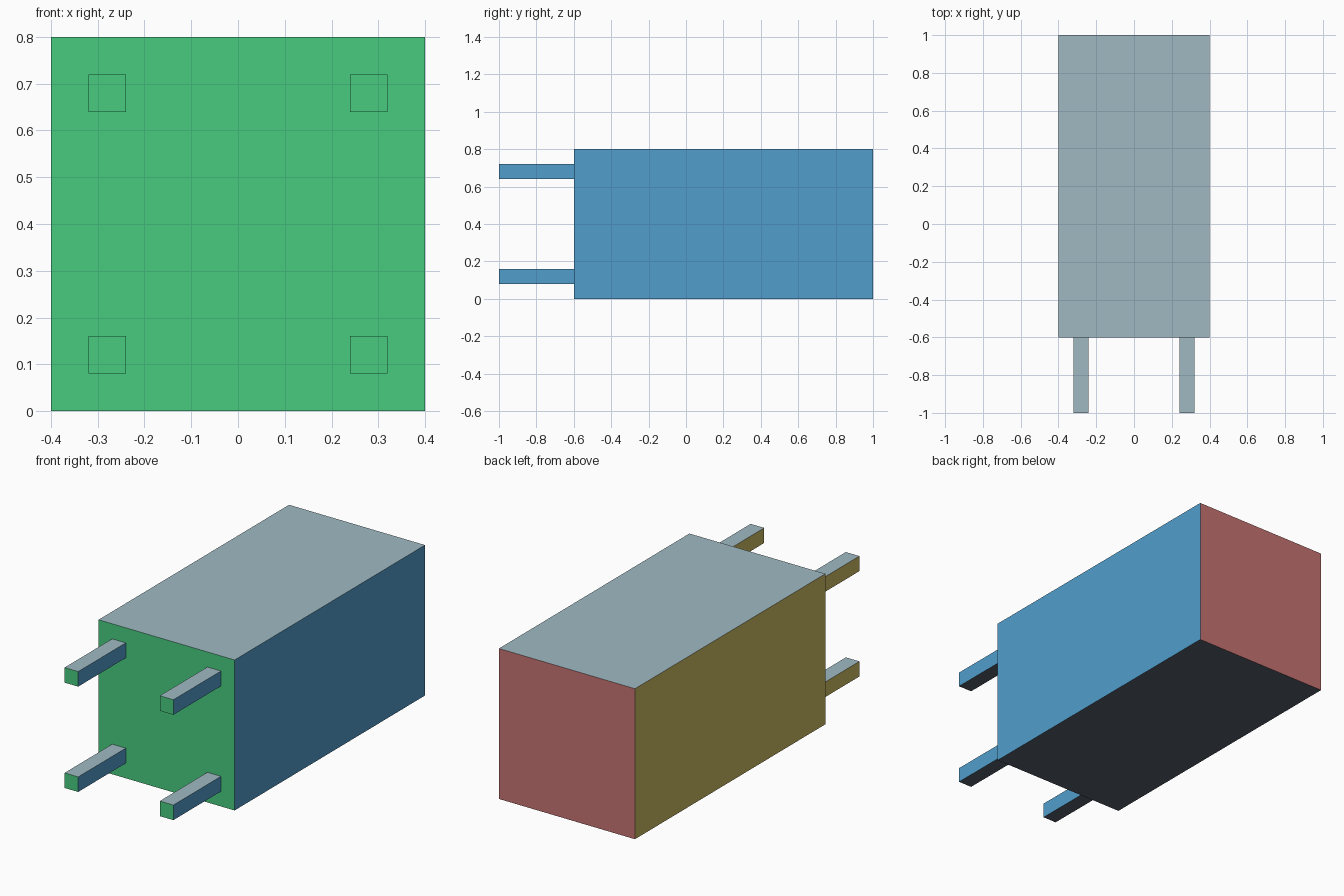
import bpy
import bmesh
from mathutils import Matrix, Vector

if "Cube" in bpy.data.objects:
    bpy.data.objects.remove(bpy.data.objects["Cube"])


def linear(c):
    c /= 255
    return c / 12.92 if c <= 0.04045 else ((c + 0.055) / 1.055) ** 2.4


# One colour per facing direction
SIDES = [
    ("front green", (72, 203, 127), (0, -1, 0)),
    ("right blue", (81, 157, 203), (1, 0, 0)),
    ("top pale grey", (160, 185, 194), (0, 0, 1)),
    ("back red", (199, 115, 115), (0, 1, 0)),
    ("left olive", (202, 184, 97), (-1, 0, 0)),
    ("bottom charcoal", (86, 95, 108), (0, 0, -1)),
]
MATERIALS = []
for label, rgb, _ in SIDES:
    mat = bpy.data.materials.new(label)
    mat.diffuse_color = (*[linear(c) for c in rgb], 1)
    mat.use_nodes = True
    mat.node_tree.nodes["Principled BSDF"].inputs["Base Color"].default_value = mat.diffuse_color
    MATERIALS.append(mat)


def box(name, low, high):
    """Box between two corners, each face coloured by its direction."""
    low, high = Vector(low), Vector(high)
    bm = bmesh.new()
    place = Matrix.Translation((low + high) / 2) @ Matrix.Diagonal((*(high - low), 1))
    bmesh.ops.create_cube(bm, size=1, matrix=place)
    bm.normal_update()
    for face in bm.faces:
        face.material_index = max(
            range(len(SIDES)), key=lambda i: face.normal.dot(Vector(SIDES[i][2])))
    mesh = bpy.data.meshes.new(name)
    bm.to_mesh(mesh)
    bm.free()
    for mat in MATERIALS:
        mesh.materials.append(mat)
    obj = bpy.data.objects.new(name, mesh)
    bpy.context.collection.objects.link(obj)
    return obj


# Main block
box("body", (-0.4, -0.6, 0), (0.4, 1, 0.8))

# Four square legs pointing forward
for side, x in (("left", -0.28), ("right", 0.28)):
    for level, z in (("lower", 0.12), ("upper", 0.68)):
        box(f"{level}_{side}_leg", (x - 0.04, -1, z - 0.04), (x + 0.04, -0.6, z + 0.04))
